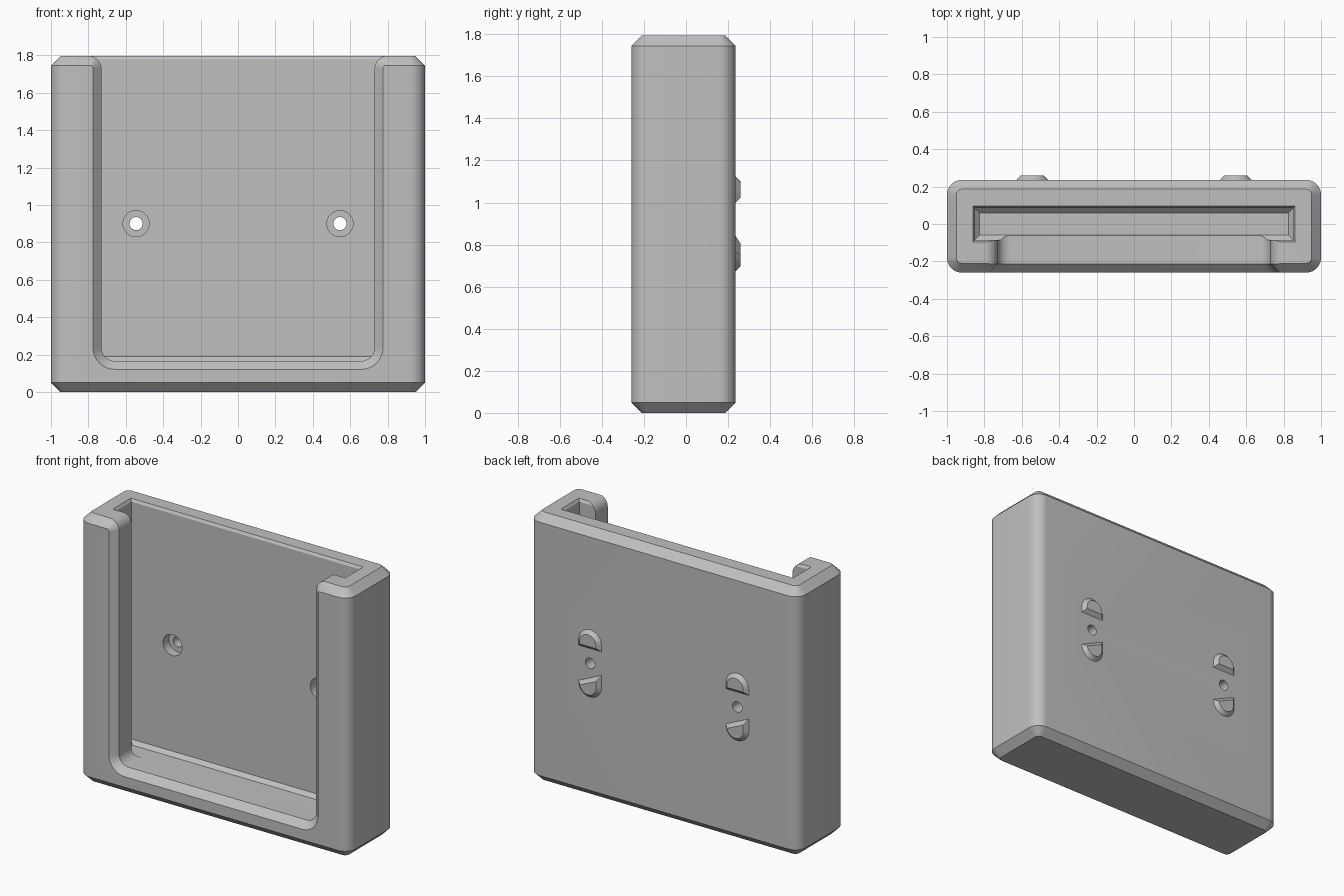
import bpy, bmesh, math
from mathutils import Vector

if "Cube" in bpy.data.objects:
    bpy.data.objects.remove(bpy.data.objects["Cube"])

grey = bpy.data.materials.new("light grey plastic")
grey.diffuse_color = (0.527, 0.527, 0.527, 1)
grey.use_nodes = True
grey.node_tree.nodes["Principled BSDF"].inputs["Base Color"].default_value = grey.diffuse_color


def arc(cx, cy, r, a0, a1, n=10):
    """Points on an arc, angles in degrees."""
    angles = [math.radians(a0 + (a1 - a0) * i / n) for i in range(n + 1)]
    return [(cx + r * math.cos(a), cy + r * math.sin(a)) for a in angles]


def loft(name, rings):
    """Closed solid skinned through matching rings of points."""
    bm = bmesh.new()
    loops = [[bm.verts.new(p) for p in ring] for ring in rings]
    for a, b in zip(loops, loops[1:]):
        for i in range(len(a)):
            j = (i + 1) % len(a)
            bm.faces.new((a[i], a[j], b[j], b[i]))
    bm.faces.new(loops[0][::-1])
    bm.faces.new(loops[-1])
    bmesh.ops.recalc_face_normals(bm, faces=bm.faces)
    mesh = bpy.data.meshes.new(name)
    bm.to_mesh(mesh)
    bm.free()
    mesh.materials.append(grey)
    ob = bpy.data.objects.new(name, mesh)
    bpy.context.collection.objects.link(ob)
    return ob


def smooth(ob):
    bpy.ops.object.select_all(action='DESELECT')
    ob.select_set(True)
    bpy.context.view_layer.objects.active = ob
    bpy.ops.object.shade_smooth_by_angle(angle=math.radians(25))


def cut(ob, cutter):
    bpy.context.view_layer.objects.active = ob
    mod = ob.modifiers.new("cut", 'BOOLEAN')
    mod.operation, mod.solver, mod.object = 'DIFFERENCE', 'EXACT', cutter
    bpy.ops.object.modifier_apply(modifier=mod.name)
    bpy.data.objects.remove(cutter)


# Holder body: rounded upright edges, chamfered top and bottom
Y0, Y1, TOP, R = -0.26, 0.236, 1.795, 0.08


def body_ring(z, inset):
    r = R - inset
    x, a, b = 1 - R, Y0 + R, Y1 - R
    pts = (arc(x, b, r, 0, 90) + arc(-x, b, r, 90, 180)
           + arc(-x, a, r, 180, 270) + arc(x, a, r, 270, 360))
    return [(px, py, z) for px, py in pts]


holder = loft("holder_body", [body_ring(0, 0.05), body_ring(0.05, 0),
                              body_ring(TOP - 0.05, 0), body_ring(TOP, 0.05)])


# Device pocket open at the top, chamfered at floor and rim
def pocket_ring(z, grow):
    x, y = 0.85 + grow, 0.085 + grow
    return [(x, y, z), (-x, y, z), (-x, -y, z), (x, -y, z)]


cut(holder, loft("pocket_cutter", [pocket_ring(0.165, -0.025), pocket_ring(0.19, 0),
                                   pocket_ring(TOP - 0.017, 0), pocket_ring(TOP + 0.01, 0.017)]))


# Front window with rounded corners, flared top and chamfered rim
def window_ring(y, off):
    half = ([(0.80, 1.95)] + arc(0.80, TOP - 0.068, 0.07 - off, 90, 180)
            + arc(0.66, 0.236, 0.07 + off, 0, -90))
    return [(x, y, z) for x, z in half] + [(-x, y, z) for x, z in reversed(half)]


cut(holder, loft("window_cutter", [window_ring(-0.275, 0.06), window_ring(-0.215, 0),
                                   window_ring(-0.04, 0)]))


# Screw holes with counterbores
def disc(x, y, r):
    return [(px, y, pz) for px, pz in arc(x, 0.9, r, 0, 360 * 31 / 32, 31)]


for sx in (-0.545, 0.545):
    cut(holder, loft("screw_cutter", [disc(sx, 0.0, 0.07), disc(sx, 0.145, 0.07),
                                      disc(sx, 0.145, 0.035), disc(sx, 0.3, 0.035)]))
smooth(holder)


# Chamfered locating bumps on the back, above and below each screw hole
def upper_ring(x, y, off):
    r = 0.085 - off
    pts = arc(x, 1.04, r, 0, 180, 16) + [(x - r, 1.0 + off), (x + r, 1.0 + off)]
    return [(px, y, pz) for px, pz in pts]


def lower_ring(x, y, off):
    r = 0.085 - off
    pts = arc(x, 0.76, r, 180, 340, 16)
    pts += [(x + d, 0.803 - 0.45 * d - 1.1 * off) for d in (r, -r)]
    return [(px, y, pz) for px, pz in pts]


for side, sx in (("left", -0.545), ("right", 0.545)):
    for label, ring in (("upper", upper_ring), ("lower", lower_ring)):
        smooth(loft(f"{label}_bump_{side}", [ring(sx, Y1 - 0.01, 0), ring(sx, Y1, 0),
                                             ring(sx, 0.26, 0.024)]))
